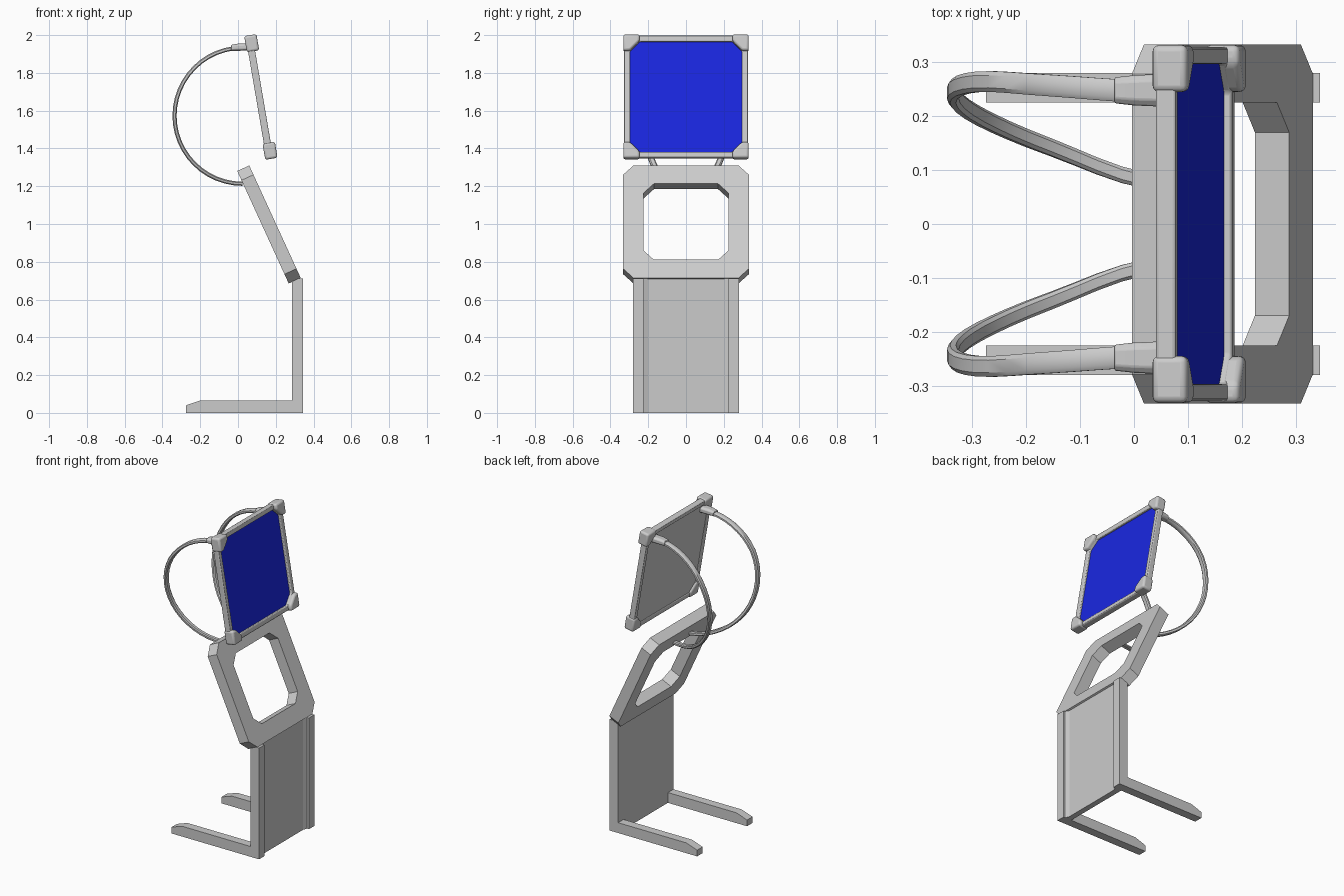
import bpy, bmesh, math
from mathutils import Matrix

if "Cube" in bpy.data.objects:
    bpy.data.objects.remove(bpy.data.objects["Cube"])


def finish(name, bm, bevel=0.0, segs=2, smooth=False, colour=None):
    bmesh.ops.recalc_face_normals(bm, faces=bm.faces)
    me = bpy.data.meshes.new(name)
    bm.to_mesh(me)
    bm.free()
    ob = bpy.data.objects.new(name, me)
    bpy.context.collection.objects.link(ob)
    if bevel:
        m = ob.modifiers.new("bevel", 'BEVEL')
        m.width, m.segments = bevel, segs
        m.limit_method, m.angle_limit = 'ANGLE', math.radians(30)
    if colour:
        mat = bpy.data.materials.new(name)
        mat.diffuse_color = colour
        mat.use_nodes = True
        mat.node_tree.nodes["Principled BSDF"].inputs["Base Color"].default_value = mat.diffuse_color
        me.materials.append(mat)
    if smooth:
        bpy.ops.object.select_all(action='DESELECT')
        bpy.context.view_layer.objects.active = ob
        ob.select_set(True)
        bpy.ops.object.shade_smooth_by_angle(angle=math.radians(35))
    return ob


def prism(pts, axis, a, b):
    """Extrude a 2D outline along an axis from a to b."""
    bm = bmesh.new()

    def place(p, d):
        v = list(p)
        v.insert(axis, d)
        return bm.verts.new(v)
    lo, hi = [place(p, a) for p in pts], [place(p, b) for p in pts]
    bm.faces.new(lo)
    bm.faces.new(hi)
    for i in range(len(pts)):
        j = (i + 1) % len(pts)
        bm.faces.new((lo[i], lo[j], hi[j], hi[i]))
    return bm


def skin(loops, closed):
    """Join matching vertex loops with quads; cap the ends if open."""
    bm = bmesh.new()
    vs = [[bm.verts.new(p) for p in l] for l in loops]
    n = len(vs[0])
    for k in range(len(vs) if closed else len(vs) - 1):
        a, b = vs[k], vs[(k + 1) % len(vs)]
        for i in range(n):
            j = (i + 1) % n
            bm.faces.new((a[i], a[j], b[j], b[i]))
    if not closed:
        bm.faces.new(vs[0])
        bm.faces.new(vs[-1])
    return bm


def octagon(h, c):
    k = h - c
    return [(h, k), (k, h), (-k, h), (-h, k), (-h, -k), (-k, -h), (k, -h), (h, -k)]


def ring(outer, inner, a, b):
    return skin([[(d, y, z) for y, z in o] for o, d in
                 ((outer, a), (outer, b), (inner, b), (inner, a))], True)


def tilt(x, z, deg):
    return Matrix.Translation((x, 0, z)) @ Matrix.Rotation(math.radians(-deg), 4, 'Y')


# Legs with forward feet, and the column panel between them
leg = [(-0.275, 0), (0.345, 0), (0.345, 0.712), (0.285, 0.712), (0.285, 0.066),
       (-0.2, 0.066), (-0.275, 0.04)]
for s, side in ((1, "left"), (-1, "right")):
    finish("leg_" + side, prism(leg, 1, s * 0.225, s * 0.28))
panel = [(0.286, -0.225), (0.332, -0.225), (0.322, -0.2), (0.322, 0.2),
         (0.332, 0.225), (0.286, 0.225)]
finish("column_panel", prism(panel, 2, 0, 0.712))

# Tilted open frame
frame = finish("tilted_frame", ring(octagon(0.333, 0.055), octagon(0.225, 0.055), -0.035, 0.035))
for v in frame.data.vertices:
    v.co.z *= 0.3275 / 0.333
frame.matrix_world = tilt(0.164, 0.9975, 24.6)

# Screen: back plate, coloured face, rim and corner guards
M = tilt(0.12, 1.6725, 9.7)
parts = [
    finish("screen_back", prism(octagon(0.31, 0.04), 0, -0.02, -0.009)),
    finish("screen_face", prism(octagon(0.3, 0.053), 0, -0.009, -0.003),
           colour=(0.01, 0.02, 0.75, 1)),
    finish("screen_rim", ring(octagon(0.328, 0.03), octagon(0.297, 0.053), -0.025, 0.012),
           bevel=0.006, smooth=True)]
guard = [(0.332, 0.332), (0.245, 0.332), (0.245, 0.297), (0.297, 0.245), (0.332, 0.245)]
for sy in (1, -1):
    for sz in (1, -1):
        pts = [(y * sy, z * sz) for y, z in guard]
        parts.append(finish("corner_guard", prism(pts, 0, -0.032, 0.034),
                            bevel=0.012, segs=3, smooth=True))
for ob in parts:
    ob.matrix_world = M

# Curved arms from the screen's back to the frame's top, with sockets
ys = [0.245, 0.257, 0.264, 0.243, 0.2, 0.143, 0.08]    # every 30 degrees


def arm_y(t):
    i = min(int(t), 5)
    f = t - i
    p0, p1, p2, p3 = (ys[max(0, min(6, k))] for k in (i - 1, i, i + 1, i + 2))
    return p1 + 0.5 * f * (p2 - p0 + f * (2 * p0 - 5 * p1 + 4 * p2 - p3
                                          + f * (3 * (p1 - p2) + p3 - p0)))


section = [(1, 0.5), (0.6, 1), (-0.6, 1), (-1, 0.5), (-1, -0.5), (-0.6, -1), (0.6, -1), (1, -0.5)]
for s, side in ((1, "left"), (-1, "right")):
    loops = []
    for k in range(25):
        t = k / 4
        a = math.radians(90 + 30 * t)
        w = 0.021 - 0.001 * t
        loops.append([(0.024 + (0.36 + r * 0.011) * math.cos(a), s * (arm_y(t) + y * w),
                       1.573 + (0.36 + r * 0.011) * math.sin(a)) for y, r in section])
    finish("arm_" + side, skin(loops, False), smooth=True)
    sock = [[(x, s * (0.248 + y * w), z + r * h) for y, r in section]
            for x, w, h, z in ((-0.036, 0.024, 0.016, 1.932), (0.0, 0.028, 0.019, 1.936),
                               (0.068, 0.031, 0.02, 1.938))]
    finish("arm_socket_" + side, skin(sock, False), bevel=0.003, smooth=True)
